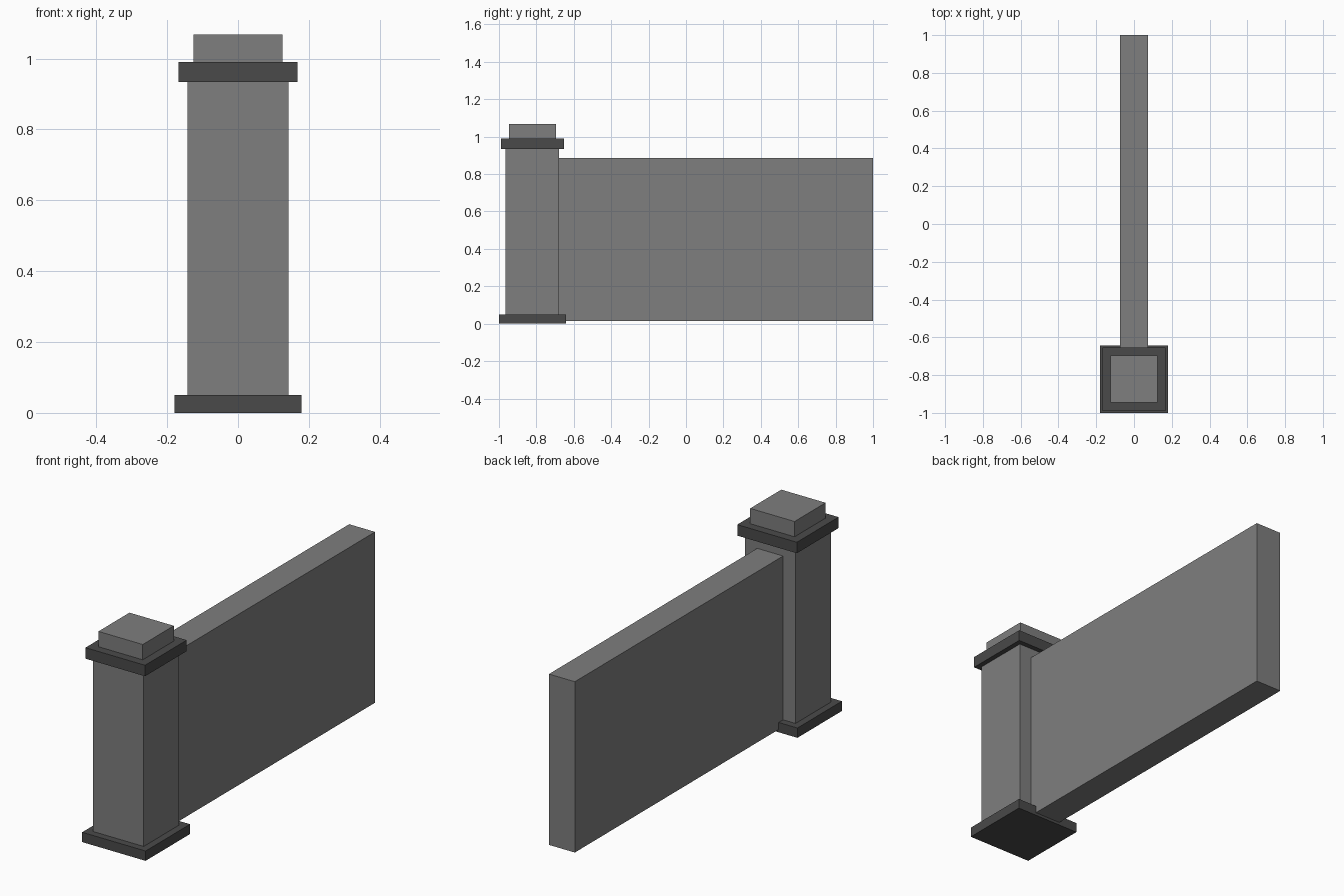
import bpy
import bmesh
from mathutils import Matrix, Vector

if "Cube" in bpy.data.objects:
    bpy.data.objects.remove(bpy.data.objects["Cube"])


def material(name, value):
    m = bpy.data.materials.new(name)
    m.diffuse_color = (value, value, value, 1)
    m.use_nodes = True
    m.node_tree.nodes["Principled BSDF"].inputs["Base Color"].default_value = m.diffuse_color
    return m


stone = material("mid_grey_stone", 0.21)
trim = material("dark_grey_trim", 0.068)


def box(name, lo, hi, mat):
    lo, hi = Vector(lo), Vector(hi)
    centre = (lo + hi) / 2
    bm = bmesh.new()
    bmesh.ops.create_cube(bm, size=1, matrix=Matrix.Diagonal((*(hi - lo), 1)))
    mesh = bpy.data.meshes.new(name)
    bm.to_mesh(mesh)
    bm.free()
    mesh.materials.append(mat)
    obj = bpy.data.objects.new(name, mesh)
    obj.location = centre
    bpy.context.collection.objects.link(obj)


PILLAR_Y = -0.821


def tier(name, half, z0, z1, mat):
    # Square block centred on the pillar axis
    box(name, (-half, PILLAR_Y - half, z0), (half, PILLAR_Y + half, z1), mat)


# Pillar, bottom to top
tier("pillar_base", 0.179, 0.0, 0.05, trim)
tier("pillar_shaft", 0.143, 0.05, 0.934, stone)
tier("pillar_collar", 0.168, 0.934, 0.99, trim)
tier("pillar_cap", 0.125, 0.99, 1.068, stone)

# Low wall running back from the pillar
box("wall", (-0.073, -0.69, 0.014), (0.073, 1.0, 0.885), stone)
